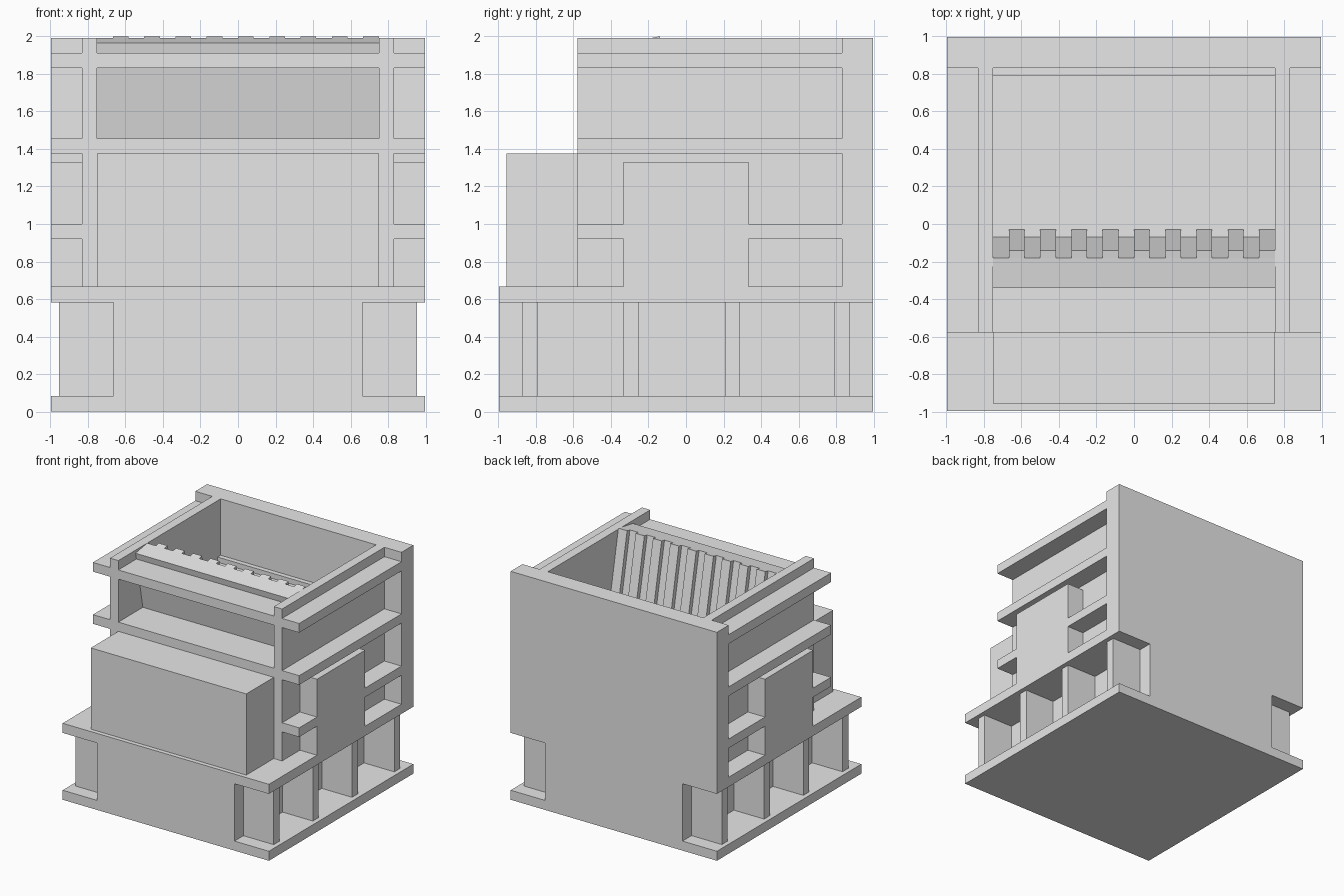
import bpy
import bmesh

cube = bpy.data.objects.get("Cube")
if cube:
    bpy.data.objects.remove(cube, do_unlink=True)

grey = bpy.data.materials.new("plain_grey")
grey.use_nodes = True
grey.diffuse_color = (0.8, 0.8, 0.8, 1)
grey.node_tree.nodes["Principled BSDF"].inputs["Base Color"].default_value = (0.8, 0.8, 0.8, 1)


def prism(name, x0, x1, profile):
    """Extrude a (y, z) profile along x."""
    bm = bmesh.new()
    face = bm.faces.new([bm.verts.new((x0, y, z)) for y, z in profile])
    ext = bmesh.ops.extrude_face_region(bm, geom=[face])
    moved = [v for v in ext["geom"] if isinstance(v, bmesh.types.BMVert)]
    bmesh.ops.translate(bm, verts=moved, vec=(x1 - x0, 0, 0))
    bmesh.ops.recalc_face_normals(bm, faces=bm.faces)
    mesh = bpy.data.meshes.new(name)
    bm.to_mesh(mesh)
    bm.free()
    mesh.materials.append(grey)
    obj = bpy.data.objects.new(name, mesh)
    bpy.context.collection.objects.link(obj)
    return obj


def box(name, x0, x1, y0, y1, z0, z1):
    return prism(name, x0, x1, [(y0, z0), (y1, z0), (y1, z1), (y0, z1)])


def pair(name, x0, x1, *rest):
    box("left_" + name, x0, x1, *rest)
    box("right_" + name, -x1, -x0, *rest)


E = 0.995                 # outer half width
WALL_IN, WALL_OUT = 0.75, 0.83
FRONT, BACK = -0.578, 0.832
Z1, Z2, Z3, TOP = 0.583, 0.667, 1.375, 1.992

# Ground storey: two slabs, solid core and side fins
box("base_slab", -E, E, -E, E, 0, 0.083)
box("ground_core", -0.663, 0.663, -E, E, 0.083, Z1)
box("podium_slab", -E, E, -E, E, Z1, Z2)
for i, y in enumerate((-0.872, -0.333, 0.208, 0.79)):
    pair(f"ground_fin_{i + 1}", 0.663, 0.955, y, y + 0.08, 0.083, Z1)

# Upper storeys: back wall, side walls and inner mass
box("back_wall", -E, E, BACK, E, Z2, TOP)
pair("side_wall", WALL_IN, WALL_OUT, FRONT, BACK, Z2, TOP)
box("inner_core", -WALL_IN, WALL_IN, FRONT, BACK, Z2, Z3)
box("hall_floor", -WALL_IN, WALL_IN, FRONT, BACK, Z3, 1.455)
box("rear_ledge", -WALL_IN, WALL_IN, 0.79, BACK, 1.455, 1.5)
box("front_box", -WALL_IN, WALL_IN, -0.957, FRONT, Z2, Z3)
box("front_beam", -WALL_IN, WALL_IN, FRONT, -0.3, 1.83, 1.91)

# Side balconies and the projecting bays between them
for name, z in (("middle_balcony", Z3), ("top_balcony", 1.83)):
    pair(name, WALL_OUT, E, FRONT, BACK, z, z + 0.08)
pair("side_bay", WALL_OUT, E, -0.332, 0.332, Z2, 1.33)
pair("low_front_balcony", WALL_OUT, E, FRONT, -0.332, 0.92, 1.0)
pair("low_rear_balcony", WALL_OUT, E, 0.332, BACK, 0.92, 1.0)

# Leaning partition with ribs on its rear face
prism("leaning_partition", -WALL_IN, WALL_IN,
      [(-0.24, 1.455), (-0.07, 1.455), (-0.18, TOP), (-0.34, 1.965)])
step = 2 * WALL_IN / 18
for i in range(1, 18, 2):
    x = -WALL_IN + i * step
    prism(f"partition_rib_{i // 2 + 1}", x, x + step,
          [(-0.07, 1.455), (-0.03, 1.455), (-0.14, 2.0), (-0.18, TOP)])
